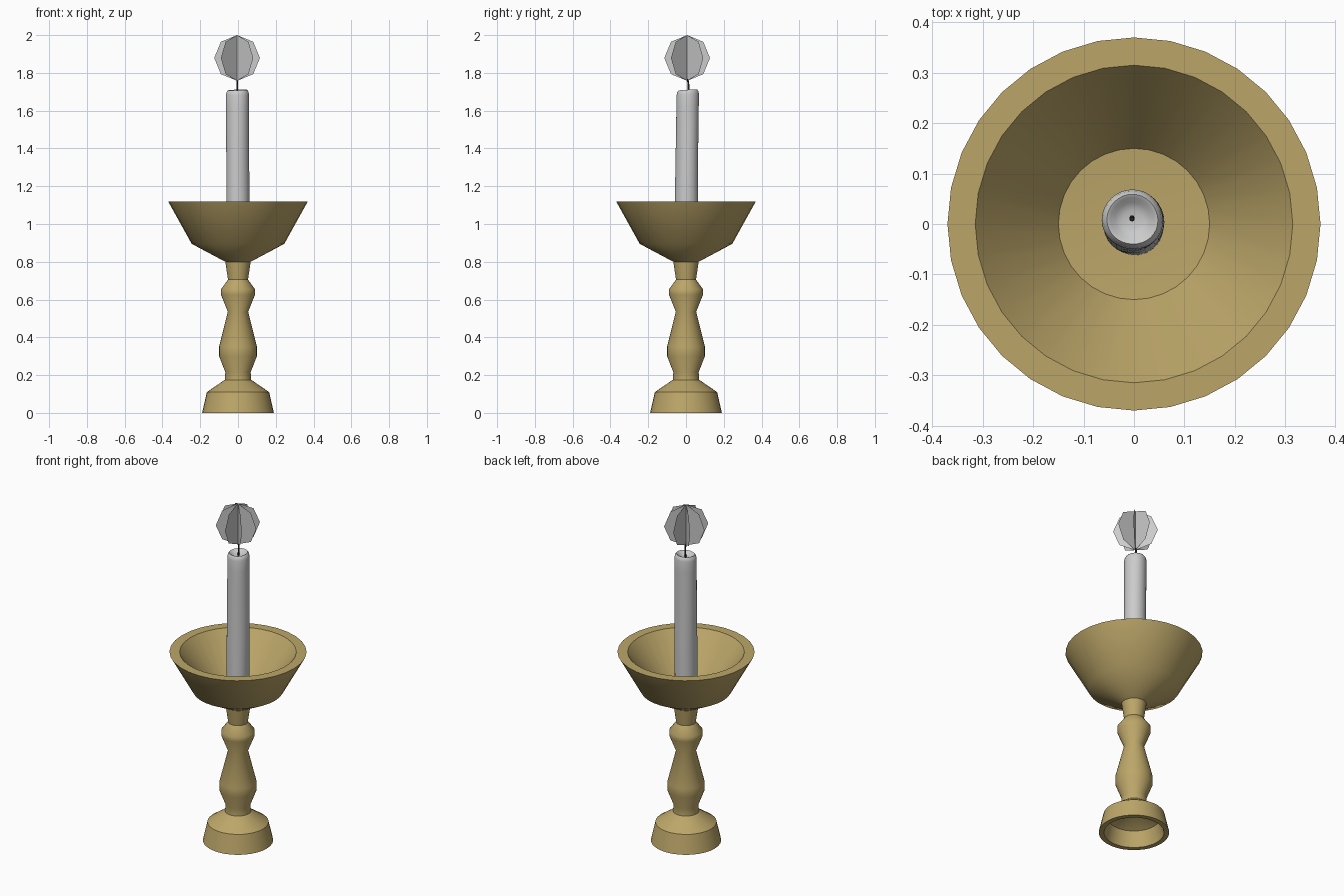
import bpy, bmesh
from math import sin, cos, pi, radians

if "Cube" in bpy.data.objects:
    bpy.data.objects.remove(bpy.data.objects["Cube"])


def material(name, rgb):
    m = bpy.data.materials.new(name)
    m.diffuse_color = (*rgb, 1)
    m.use_nodes = True
    m.node_tree.nodes["Principled BSDF"].inputs["Base Color"].default_value = m.diffuse_color
    return m


def make_object(name, bm, mat=None, smooth=None):
    bmesh.ops.recalc_face_normals(bm, faces=bm.faces[:])
    me = bpy.data.meshes.new(name)
    bm.to_mesh(me)
    bm.free()
    ob = bpy.data.objects.new(name, me)
    bpy.context.collection.objects.link(ob)
    if mat:
        me.materials.append(mat)
    if smooth:
        bpy.ops.object.select_all(action='DESELECT')
        ob.select_set(True)
        bpy.context.view_layer.objects.active = ob
        bpy.ops.object.shade_smooth_by_angle(angle=radians(smooth))
    return ob


def lathe(profile, sides, warp=lambda r, z, a: (r * cos(a), r * sin(a), z)):
    """Closed surface of revolution; both profile ends lie on the axis."""
    bm = bmesh.new()
    rings = [[bm.verts.new(warp(r, z, 2 * pi * i / sides)) for i in range(sides)]
             for r, z in profile[1:-1]]
    for a, b in zip(rings, rings[1:]):
        for i in range(sides):
            j = (i + 1) % sides
            bm.faces.new((a[i], a[j], b[j], b[i]))
    for (r, z), ring in ((profile[0], rings[0]), (profile[-1], rings[-1])):
        tip = bm.verts.new(warp(r, z, 0))
        for i in range(sides):
            bm.faces.new((ring[i], ring[(i + 1) % sides], tip))
    return bm


brass = material("brass", (0.5, 0.38, 0.14))
black = material("wick_black", (0.02, 0.02, 0.02))

# Turned holder: hollow foot, baluster stem and drip bowl
holder = [(0, 0.14), (0.04, 0.14), (0.14, 0.09), (0.162, 0),
          (0.19, 0), (0.165, 0.11), (0.07, 0.175), (0.067, 0.215),
          (0.1, 0.30), (0.1, 0.35), (0.054, 0.535), (0.09, 0.625),
          (0.09, 0.655), (0.053, 0.705), (0.067, 0.80), (0.245, 0.895),
          (0.37, 1.12), (0.315, 1.12), (0.15, 0.91), (0, 0.90)]
make_object("candle_holder", lathe(holder, 32), brass, 40)


# Candle: slightly leaning and uneven, with a melted hollow on top
def wax(r, z, a):
    t = (z - 0.9) / 0.8
    k = r * (1 + 0.015 * sin(2 * a + 5 * z) + 0.01 * sin(3 * a - 9 * z))
    dz = 0.06 * r * sin(a + 0.6) if z > 1.6 else 0
    return (k * cos(a) - 0.003 * t, k * sin(a) + 0.009 * t, z + dz)


candle = [(0, 0.895), (0.061, 0.895), (0.061, 1.05), (0.061, 1.2), (0.06, 1.35),
          (0.06, 1.5), (0.06, 1.62), (0.06, 1.685), (0.057, 1.70), (0.05, 1.709),
          (0.043, 1.706), (0.034, 1.695), (0.018, 1.690), (0, 1.689)]
make_object("candle", lathe(candle, 32, wax), None, 50)


# Wick: thin and gently bent
def bend(r, z, a):
    return (r * cos(a) - 0.004, r * sin(a) + 0.009 + 0.004 * sin((z - 1.68) * 35), z)


wick = [(0, 1.68), (0.005, 1.68), (0.005, 1.71), (0.005, 1.74), (0.004, 1.768), (0, 1.77)]
make_object("wick", lathe(wick, 8, bend), black, 50)

# Flame: four crossed upright octagon cards
for n in range(4):
    bm = bmesh.new()
    t = n * pi / 4
    ring = []
    for i in range(8):
        r, z = 0.121 * sin(i * pi / 4), 0.121 * cos(i * pi / 4)
        ring.append(bm.verts.new((r * cos(t) - 0.005, r * sin(t) + 0.006, 1.879 + z)))
    bm.faces.new(ring)
    make_object(f"flame_card_{n + 1}", bm)
